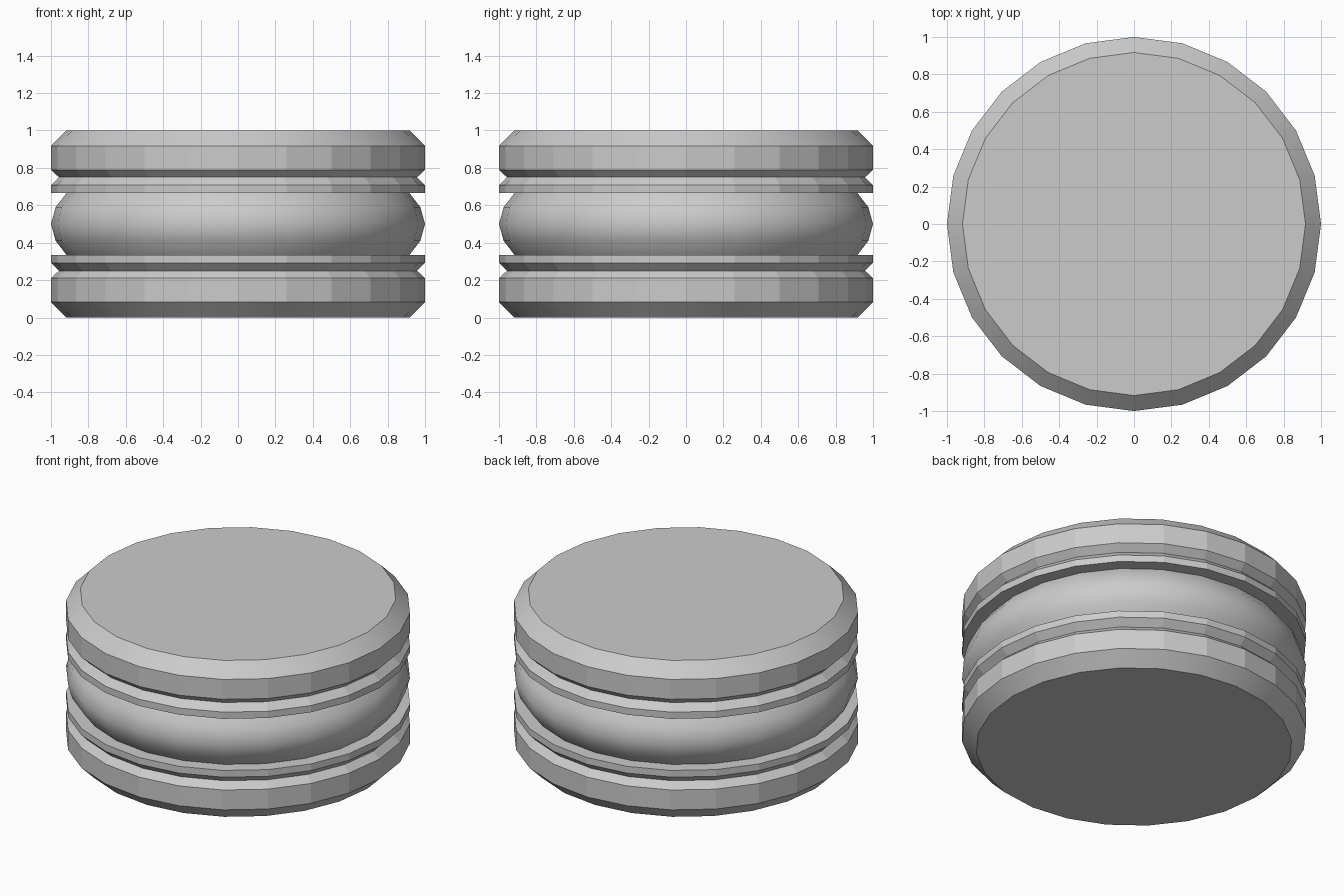
import bpy, bmesh, math

if "Cube" in bpy.data.objects:
    bpy.data.objects.remove(bpy.data.objects["Cube"])

SIDES = 24

# Lower half of the lathe profile (radius, height); mirrored about z = 0.5
half = [(0.917, 0), (1, 0.083), (1, 0.21), (0.958, 0.25), (1, 0.292),
        (1, 0.335), (0.917, 0.335), (0.975, 0.41), (1, 0.5)]
profile = half + [(r, 1 - z) for r, z in reversed(half[:-1])]
n = len(profile)
bulge = range(6, 10)            # smooth middle band
smooth_bands = {0, n - 2, *bulge}  # plus the two chamfers

bm = bmesh.new()
rings = [[bm.verts.new((r * math.cos(2 * math.pi * k / SIDES),
                        r * math.sin(2 * math.pi * k / SIDES), z))
          for k in range(SIDES)] for r, z in profile]

# Side bands
for i in range(n - 1):
    a, b = rings[i], rings[i + 1]
    for k in range(SIDES):
        j = (k + 1) % SIDES
        f = bm.faces.new((a[k], a[j], b[j], b[k]))
        f.smooth = i in smooth_bands

# End caps
bm.faces.new(list(reversed(rings[0])))
bm.faces.new(rings[-1])

# Crease every ring except those inside the bulge
for i, ring in enumerate(rings):
    if i not in (7, 8, 9):
        for k in range(SIDES):
            bm.edges.get((ring[k], ring[(k + 1) % SIDES])).smooth = False

mesh = bpy.data.meshes.new("grooved_disc")
bm.to_mesh(mesh)
bm.free()
disc = bpy.data.objects.new("grooved_disc", mesh)
bpy.context.collection.objects.link(disc)
